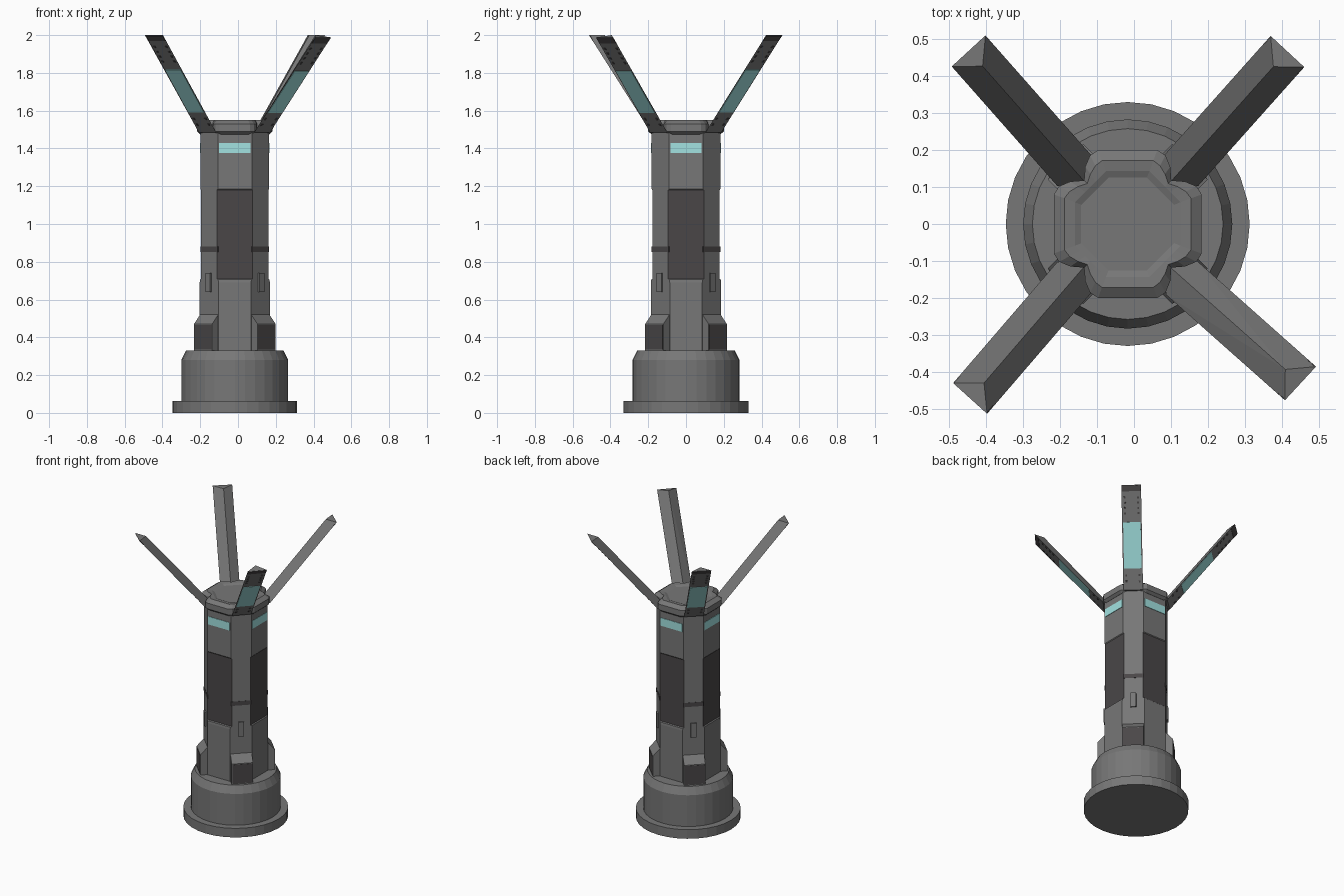
import bpy, bmesh, math
from mathutils import Vector

if "Cube" in bpy.data.objects:
    bpy.data.objects.remove(bpy.data.objects["Cube"])

CX = -0.017  # axis of the column; the arms are slightly uneven around it


def material(name, c):
    m = bpy.data.materials.new(name)
    m.diffuse_color = (*c, 1)
    m.use_nodes = True
    m.node_tree.nodes["Principled BSDF"].inputs["Base Color"].default_value = m.diffuse_color
    return m


BODY = material("body_grey", (0.185, 0.185, 0.185))
DARK = material("dark_panel", (0.068, 0.062, 0.064))
CYAN = material("cyan_light", (0.36, 0.76, 0.75))


def finish(name, bm, *mats):
    bmesh.ops.recalc_face_normals(bm, faces=bm.faces)
    me = bpy.data.meshes.new(name)
    bm.to_mesh(me)
    bm.free()
    ob = bpy.data.objects.new(name, me)
    ob.location.x = CX
    bpy.context.collection.objects.link(ob)
    for m in mats:
        me.materials.append(m)
    return ob


def hull(name, pts, mat=BODY):
    bm = bmesh.new()
    for p in pts:
        bm.verts.new(p)
    bmesh.ops.convex_hull(bm, input=bm.verts)
    bmesh.ops.dissolve_limit(bm, angle_limit=0.01, verts=bm.verts, edges=bm.edges)
    return finish(name, bm, mat)


def loft(name, rings, mats=(BODY,), dark=lambda level, side: False):
    """Skin a stack of closed rings and cap both ends."""
    bm = bmesh.new()
    vs = [[bm.verts.new(p) for p in r] for r in rings]
    n = len(vs[0])
    for k in range(len(vs) - 1):
        for i in range(n):
            j = (i + 1) % n
            f = bm.faces.new((vs[k][i], vs[k][j], vs[k + 1][j], vs[k + 1][i]))
            f.material_index = int(dark(k, i))
    bm.faces.new(vs[0])
    bm.faces.new(vs[-1])
    return finish(name, bm, *mats)


def radial(angle, d, side, z):
    """Point at distance d along a heading, shifted sideways."""
    c, s = math.cos(angle), math.sin(angle)
    return Vector((d * c - side * s, d * s + side * c, z))


def block(name, angle, d0, d1, half, z0, z1, mat=BODY):
    return hull(name, [radial(angle, d, s, z) for d in (d0, d1)
                       for s in (-half, half) for z in (z0, z1)], mat)


def quarter_turns(quarter, z):
    out = []
    for c, s in ((1, 0), (0, 1), (-1, 0), (0, -1)):
        out += [Vector((x * c - y * s, x * s + y * c, z)) for x, y in quarter]
    return out


# round base: flange and drum with a chamfered top
N = 32
profile = [(0.33, 0), (0.33, 0.063), (0.283, 0.063), (0.283, 0.28), (0.258, 0.33)]
loft("round_base", [[radial(2 * math.pi * i / N, r, 0, z) for i in range(N)]
                    for r, z in profile])

# eight-sided column with recessed dark panels on the four main sides
SUM = 0.272  # keeps the diagonal faces in one plane
levels = [(0.186, 0.32), (0.186, 0.69), (0.184, 0.705), (0.178, 0.71),
          (0.178, 1.18), (0.182, 1.185), (0.182, 1.49)]
loft("column", [quarter_turns([(a, SUM - a), (SUM - a, a)], z) for a, z in levels],
     (BODY, DARK), lambda k, i: k == 3 and i % 2 == 1)

# crown: four rounded lobes notched at the arms, with a sunken octagonal top
outer = [(0.2, 0.08), (0.186, 0.102), (0.155, 0.115), (0.118, 0.118),
         (0.115, 0.155), (0.102, 0.186), (0.08, 0.2)]
inner = [(0.143, 0.059), (0.129, 0.073), (0.115, 0.087), (0.101, 0.101),
         (0.087, 0.115), (0.073, 0.129), (0.059, 0.143)]


def crown_ring(t, scale, z):
    q = [((a + (c - a) * t) * scale, (b + (d - b) * t) * scale)
         for (a, b), (c, d) in zip(outer, inner)]
    return quarter_turns(q, z)


loft("crown", [crown_ring(0.3, 1, 1.475), crown_ring(0, 1, 1.49),
               crown_ring(0, 1, 1.53), crown_ring(0.5, 1, 1.55),
               crown_ring(1, 1, 1.547), crown_ring(1, 0.88, 1.54)])

# light strips on the main sides
for k in range(4):
    block("light_strip", k * math.pi / 2, 0.17, 0.185, 0.083, 1.375, 1.43, CYAN)

# diagonal details: feet, bands and handles
for k in range(4):
    a = math.radians(45 + 90 * k)
    hull("foot", [radial(a, d, s, z) for s in (-0.068, 0.068)
                  for d, z in ((0.15, 0.32), (0.238, 0.32), (0.238, 0.47),
                               (0.192, 0.52), (0.15, 0.52))])
    block("foot_plate", a, 0.22, 0.2395, 0.064, 0.335, 0.465, DARK)
    block("band", a, 0.18, 0.1935, 0.064, 0.853, 0.882, DARK)
    block("handle", a, 0.18, 0.203, 0.018, 0.64, 0.74)

# raised arms with a triangular section, flat side facing out
HALF = 0.062
for k, (tip_angle, tip_z) in enumerate([(47.2, 2), (132.6, 2), (227.9, 2), (317.3, 1.988)]):
    a0, a1 = math.radians(45 + 90 * k), math.radians(tip_angle)
    root, tip = radial(a0, 0.205, 0, 1.485), radial(a1, 0.636, 0, tip_z)
    side = radial(a1, 0, 1, 0)
    inward = radial(a1, -1, 0, 0)
    along = tip - root
    normal = along.cross(side).normalized()
    if normal.dot(inward) > 0:
        normal = -normal
    ridge_tip = tip + inward * 0.056
    ridge_tip.z = 2
    hull("arm", [root + side * HALF, root - side * HALF, root + inward * 0.056,
                 tip + side * HALF, tip - side * HALF, ridge_tip])

    def plate(name, t0, t1, s0, s1, h, mat):
        hull(name, [root + along * t + side * s + normal * n for t in (t0, t1)
                    for s in (s0, s1) for n in (-0.002, h)], mat)

    plate("arm_light", 0.205, 0.645, -0.055, 0.055, 0.002, CYAN)
    plate("arm_tip_band", 0.94, 0.995, -0.06, 0.06, 0.002, DARK)
    for t in (0.08, 0.14, 0.73, 0.78, 0.83, 0.88):
        for s in (-0.042, 0.042):
            plate("arm_rivet", t - 0.009, t + 0.009, s - 0.006, s + 0.006, 0.003, DARK)
